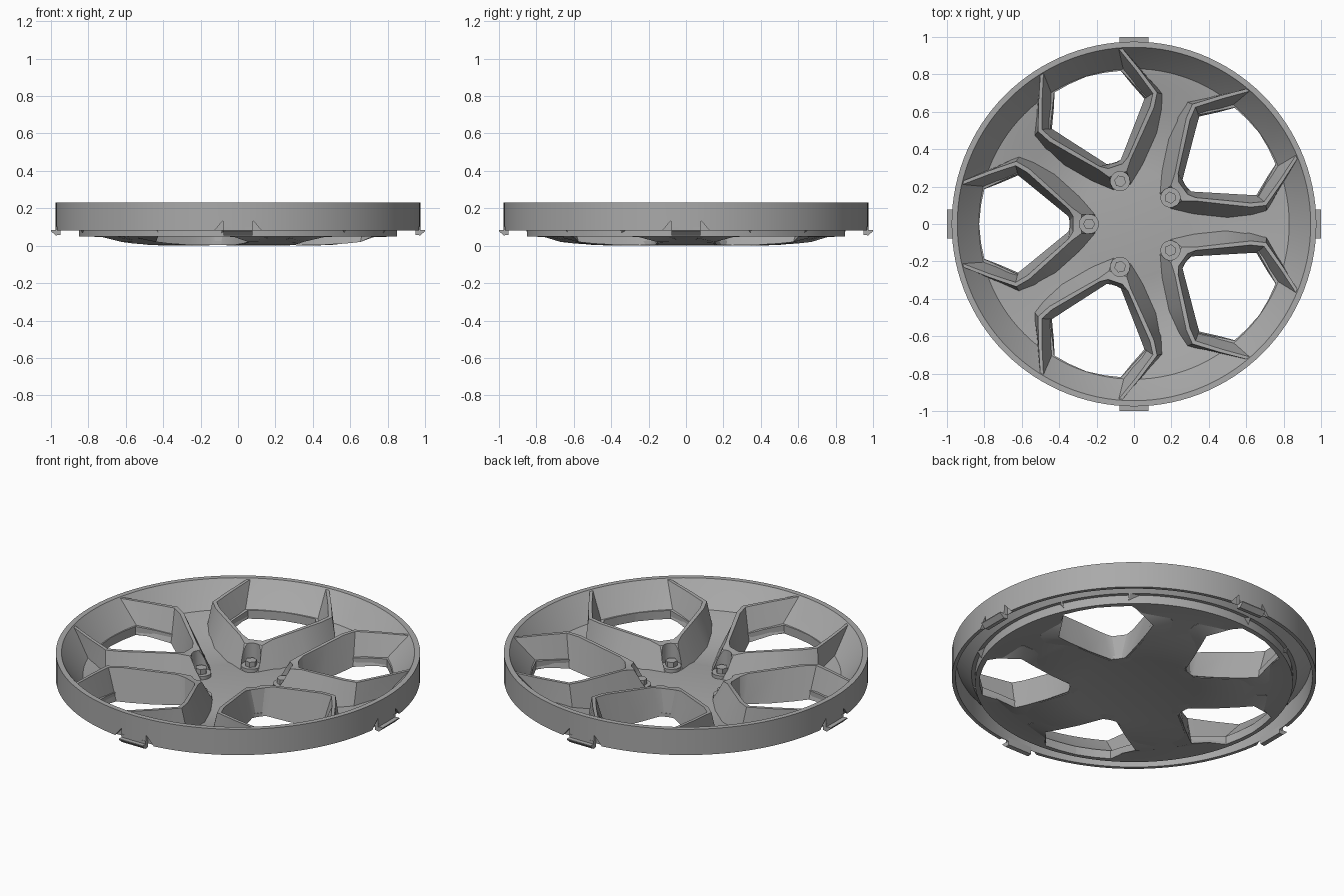
import bpy, bmesh, math
from mathutils import Matrix, Vector

if "Cube" in bpy.data.objects:
    bpy.data.objects.remove(bpy.data.objects["Cube"], do_unlink=True)

grey = bpy.data.materials.new("mid_grey")
grey.use_nodes = True
grey.diffuse_color = (0.4, 0.4, 0.4, 1)
grey.node_tree.nodes["Principled BSDF"].inputs["Base Color"].default_value = (0.4, 0.4, 0.4, 1)


def finish(name, bm, angle=0.0):
    """Turn a bmesh into a named object, rotated about z."""
    bmesh.ops.recalc_face_normals(bm, faces=bm.faces)
    mesh = bpy.data.meshes.new(name)
    bm.to_mesh(mesh)
    bm.free()
    mesh.materials.append(grey)
    obj = bpy.data.objects.new(name, mesh)
    obj.rotation_euler.z = angle
    bpy.context.collection.objects.link(obj)
    return obj


def loft(name, sections, angle=0.0):
    """Solid through a list of cross-sections with equal point counts."""
    bm = bmesh.new()
    rings = [[bm.verts.new(p) for p in s] for s in sections]
    n = len(rings[0])
    for a, b in zip(rings, rings[1:]):
        for i in range(n):
            j = (i + 1) % n
            bm.faces.new((a[i], a[j], b[j], b[i]))
    bm.faces.new(rings[0])
    bm.faces.new(rings[-1])
    return finish(name, bm, angle)


def prism(name, outline, z0, z1, angle=0.0):
    return loft(name, [[(x, y, z) for x, y in outline] for z in (z0, z1)], angle)


def polygon(cx, radius, n):
    return [(cx + radius * math.cos(math.tau * i / n),
             radius * math.sin(math.tau * i / n)) for i in range(n)]


def cut(obj, cutter):
    cutter.hide_render = True
    cutter.hide_viewport = True
    mod = obj.modifiers.new("cut", "BOOLEAN")
    mod.operation = "DIFFERENCE"
    mod.solver = "EXACT"
    mod.object = cutter


def apply_cuts(obj, cutters):
    """Bake the boolean result, then drop the cutters."""
    deps = bpy.context.evaluated_depsgraph_get()
    deps.update()
    mesh = bpy.data.meshes.new_from_object(obj.evaluated_get(deps))
    obj.modifiers.clear()
    obj.data = mesh
    for c in cutters:
        bpy.data.objects.remove(c, do_unlink=True)


def smooth(obj, degrees=28):
    bpy.ops.object.select_all(action="DESELECT")
    obj.select_set(True)
    bpy.context.view_layer.objects.active = obj
    bpy.ops.object.shade_smooth_by_angle(angle=math.radians(degrees))


# Dished disc and raised rim, turned from one profile
profile = [(0, .03), (.29, .03), (.33, .024), (.5, .035), (.62, .055), (.74, .085),
           (.83, .1), (.94, .225), (.945, .232), (.975, .232), (.975, .08),
           (.955, .08), (.95, .19), (.87, .1), (.85, .1), (.85, .05), (.72, .045),
           (.6, .016), (.5, .004), (.36, 0), (.33, .008), (0, .008)]
bm = bmesh.new()
pts = [bm.verts.new((r, 0, z)) for r, z in profile]
edges = [bm.edges.new(p) for p in zip(pts, pts[1:])]
bmesh.ops.spin(bm, geom=pts + edges, cent=(0, 0, 0), axis=(0, 0, 1),
               angle=math.tau, steps=120, use_duplicate=False)
bmesh.ops.remove_doubles(bm, verts=bm.verts, dist=0.0005)
body = finish("wheel_disc_and_rim", bm)

# Window openings and clip notches
half = [(.345, .046), (.615, .272), (.8, .188), (.818, .1)]
window = half + [(.828, 0)] + [(x, -y) for x, y in reversed(half)]
window_angles = [math.pi + i * math.tau / 5 for i in range(5)]
clip_angles = [i * math.pi / 2 for i in range(4)]
cutters = [prism("window_cutter", window, -.1, .5, a) for a in window_angles]
for a in clip_angles:
    for s in (-1, 1):
        tri = [(s * .08, .07), (s * .135, .07), (s * .08, .135)]
        cutters.append(loft("notch_cutter", [[(r, y, z) for y, z in tri]
                                             for r in (.952, 1.1)], a))
for c in cutters:
    cut(body, c)
apply_cuts(body, cutters)
smooth(body)

# Window wall sections: outer foot, outer ridge, inner ridge, inner foot
wall_half = [
    [(.9, .232, .19), (.935, .222, .226), (.925, .208, .226), (.83, .175, .065)],
    [(.74, .305, .07), (.78, .283, .215), (.775, .265, .215), (.72, .217, .045)],
    [(.61, .365, .04), (.63, .335, .205), (.633, .312, .205), (.62, .26, .02)],
    [(.52, .33, .022), (.56, .295, .2), (.57, .275, .2), (.56, .212, .012)],
    [(.41, .262, .018), (.46, .205, .187), (.475, .19, .187), (.46, .13, .004)],
    [(.26, .12, .016), (.335, .09, .17), (.35, .08, .17), (.35, .04, .004)],
    [(.2, .05, .016), (.28, .05, .155), (.325, .04, .16), (.345, .015, .004)],
]
wall = wall_half + [[(x, -y, z) for x, y, z in s] for s in reversed(wall_half)]
for i, a in enumerate(window_angles):
    obj = loft(f"window_wall_{i + 1}", wall, a)
    pocket = prism("pocket_cutter", polygon(.24, .052, 24), .04, .4, a)
    cut(obj, pocket)
    apply_cuts(obj, [pocket])
    smooth(obj, 25)
    # Bolt seat and hexagonal head
    smooth(prism(f"bolt_seat_{i + 1}", polygon(.24, .053, 24), .012, .05, a))
    prism(f"bolt_head_{i + 1}", polygon(.24, .032, 6), .04, .08, a)

# Retaining clips: tab with a hooked lip
clip = [(.95, .1), (.95, .058), (.975, .055), (1.0, .078), (1.0, .083), (.974, .083), (.974, .1)]
for i, a in enumerate(clip_angles):
    loft(f"clip_{i + 1}", [[(r, y, z) for r, z in clip] for y in (-.078, .078)], a)
